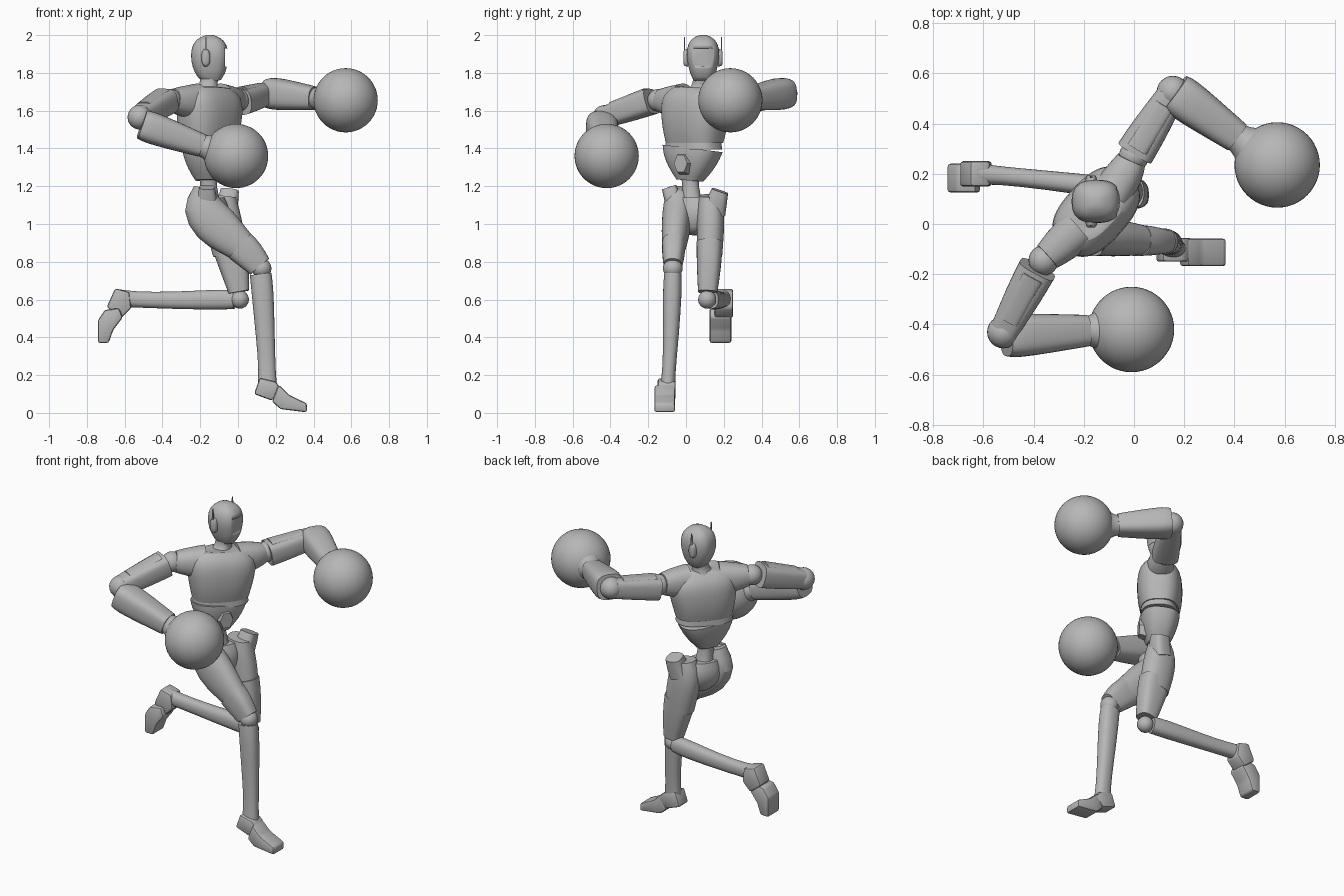
import bpy, bmesh, math
from mathutils import Vector as V

if "Cube" in bpy.data.objects:
    bpy.data.objects.remove(bpy.data.objects["Cube"])

GREY = (0.47, 0.47, 0.47, 1)
mat = bpy.data.materials.new("plain grey")
mat.use_nodes = True
mat.diffuse_color = GREY
mat.node_tree.nodes["Principled BSDF"].inputs["Base Color"].default_value = GREY


def finish(name, bm, angle=35):
    bmesh.ops.recalc_face_normals(bm, faces=bm.faces)
    me = bpy.data.meshes.new(name)
    bm.to_mesh(me)
    bm.free()
    me.materials.append(mat)
    ob = bpy.data.objects.new(name, me)
    bpy.context.collection.objects.link(ob)
    bpy.ops.object.select_all(action='DESELECT')
    ob.select_set(True)
    bpy.context.view_layer.objects.active = ob
    bpy.ops.object.shade_smooth_by_angle(angle=math.radians(angle))
    return ob


def loft(name, sections, side=(0, 1, 0), power=2.3, n=20):
    """Skin rings (x, y, z, half size along side, half size across it)."""
    bm = bmesh.new()
    pts = [V(s[:3]) for s in sections]
    rings = []
    for i, s in enumerate(sections):
        t = (pts[min(i + 1, len(pts) - 1)] - pts[max(i - 1, 0)]).normalized()
        u = V(side)
        u = (u - t * u.dot(t)).normalized()
        w = t.cross(u)
        ring = []
        for k in range(n):
            a = math.tau * k / n
            c, d = math.cos(a), math.sin(a)
            c = math.copysign(abs(c) ** (2 / power), c)
            d = math.copysign(abs(d) ** (2 / power), d)
            ring.append(bm.verts.new(pts[i] + u * c * s[3] + w * d * s[4]))
        rings.append(ring)
    for p, q in zip(rings, rings[1:]):
        for k in range(n):
            bm.faces.new((p[k], p[(k + 1) % n], q[(k + 1) % n], q[k]))
    crease = bm.edges.layers.float.new("crease_edge")
    for ring in (rings[0], rings[-1]):
        for e in bm.faces.new(ring).edges:
            e[crease] = 1
    ob = finish(name, bm, 50)
    ob.modifiers.new("smooth", 'SUBSURF').levels = 1
    return ob


def ball(name, centre, r, seg=24):
    bm = bmesh.new()
    bmesh.ops.create_uvsphere(bm, u_segments=seg, v_segments=seg // 2, radius=r)
    bmesh.ops.translate(bm, verts=bm.verts, vec=centre)
    return finish(name, bm, 60)


def slab(name, profile, y0, y1, bevel=0.012):
    """Side outline in x and z, extruded across y."""
    bm = bmesh.new()
    f = bm.faces.new([bm.verts.new((x, y0, z)) for x, z in profile])
    new = bmesh.ops.extrude_face_region(bm, geom=[f])["geom"]
    bmesh.ops.translate(bm, vec=(0, y1 - y0, 0),
                        verts=[v for v in new if isinstance(v, bmesh.types.BMVert)])
    if bevel:
        bmesh.ops.bevel(bm, geom=bm.edges[:], offset=bevel, segments=2,
                        affect='EDGES', profile=0.5)
    return finish(name, bm)


# Head with a recessed visor
head = loft("head", [(-.135, .09, 1.755, .045, .045), (-.14, .09, 1.785, .065, .075),
                     (-.15, .09, 1.84, .08, .095), (-.15, .09, 1.9, .09, .102),
                     (-.15, .09, 1.955, .08, .09), (-.15, .09, 1.985, .055, .06),
                     (-.15, .09, 2.0, .02, .02)], power=2.6, n=28)
cutter = slab("visor_cutter", [(-.068, 1.835), (0, 1.835), (0, 1.93), (-.068, 1.93)], -.05, .23, 0)
cutter.hide_render = True
cutter.hide_viewport = True
cut = head.modifiers.new("visor", 'BOOLEAN')
cut.object = cutter
cut.operation = 'DIFFERENCE'

# Ears with thin aerials
for name, y, d in (("right", .01, -1), ("left", .17, 1)):
    loft(name + "_ear", [(-.17, y, 1.88, .024, .048), (-.17, y + d * .018, 1.88, .022, .045),
                         (-.17, y + d * .024, 1.88, .014, .034)], side=(1, 0, 0))
    slab(name + "_aerial", [(-.176, 1.9), (-.164, 1.9), (-.168, 1.99), (-.172, 1.99)],
         y + d * .014, y + d * .021, 0)

# Neck and trunk, turned toward the front
loft("neck", [(-.16, .07, 1.68, .085, .08), (-.16, .075, 1.715, .052, .052),
              (-.155, .08, 1.75, .042, .045), (-.15, .085, 1.8, .05, .055)])
across = (.67, .74, 0)
loft("chest", [(-.155, .045, 1.43, .165, .11), (-.155, .045, 1.5, .182, .128),
               (-.15, .05, 1.6, .2, .132), (-.15, .05, 1.67, .195, .122),
               (-.155, .06, 1.715, .14, .085), (-.155, .06, 1.722, .09, .06)],
     across, 2.6, 28)
loft("lower_rib_band", [(-.155, .04, 1.395, .165, .108), (-.155, .04, 1.435, .16, .105)],
     across, 2.6, 28)
waist_axis = (.5, .866, 0)
loft("abdomen", [(-.16, .035, 1.4, .165, .112), (-.16, .03, 1.36, .155, .11),
                 (-.16, .025, 1.29, .12, .09), (-.16, .02, 1.23, .07, .06)],
     waist_axis, 2.6, 28)
loft("waist_joint", [(-.16, .02, 1.26, .05, .05), (-.155, .025, 1.2, .04, .04),
                     (-.15, .03, 1.1, .06, .06)])
front = V((.866, -.5, 0))
mid = V((-.16, .03, 1.32))
bm = bmesh.new()
bmesh.ops.create_cone(bm, cap_ends=True, segments=6, radius1=.068, radius2=.052, depth=.04)
for v in bm.verts:
    v.co = mid + front * (.098 + v.co.z) + V((.5, .866, 0)) * v.co.y * .8 + V((0, 0, v.co.x))
finish("belly_hexagon", bm)

# Shoulders
loft("right_shoulder", [(-.22, -.02, 1.645, .1, .085), (-.3, -.09, 1.65, .08, .075),
                        (-.345, -.13, 1.655, .062, .06)], (0, 0, 1))
loft("left_shoulder", [(-.09, .12, 1.645, .1, .085), (-.03, .21, 1.65, .08, .075),
                       (-.01, .255, 1.655, .062, .06)], (0, 0, 1))
ball("right_shoulder_ball", (-.36, -.145, 1.655), .06)
ball("left_shoulder_ball", (0, .27, 1.655), .06)


def arm(side, start, elbow, cuff, wrist, hand):
    start, elbow, cuff, wrist, hand = map(V, (start, elbow, cuff, wrist, hand))

    def ring(a, b, t, h, w):
        return (*a.lerp(b, t), h, w)
    up = (0, 0, 1)
    loft(side + "_upper_arm", [ring(start, elbow, 0, .07, .078),
                               ring(start, elbow, .4, .068, .074),
                               ring(start, elbow, .95, .058, .058)], up, 3.2)
    # Raised pad on the outside of the upper arm
    lift = V((0, 0, .012))
    loft(side + "_upper_arm_pad", [ring(start + lift, elbow + lift, .08, .066, .05),
                                   ring(start + lift, elbow + lift, .8, .055, .045)], up, 4)
    ball(side + "_elbow", elbow, .065)
    loft(side + "_forearm", [ring(cuff, wrist, -.12, .078, .08), ring(cuff, wrist, 0, .088, .09),
                             ring(cuff, wrist, .5, .077, .078),
                             ring(cuff, wrist, 1, .062, .064)], up, 2.9)
    # Neck that widens into the big round hand
    loft(side + "_wrist", [ring(wrist, hand, -.1, .055, .055), ring(wrist, hand, .1, .062, .062),
                           ring(wrist, hand, .3, .082, .082),
                           ring(wrist, hand, .5, .13, .13)], up, 2)
    ball(side + "_round_hand", hand, .17, 48)


arm("right", (-.385, -.18, 1.65), (-.52, -.43, 1.565), (-.475, -.445, 1.515),
    (-.19, -.425, 1.415), (-.01, -.42, 1.36))
arm("left", (.005, .285, 1.645), (.155, .525, 1.69), (.19, .505, 1.69),
    (.41, .345, 1.665), (.57, .235, 1.655))

# Pelvis and flared hip guards
loft("pelvis", [(-.15, .04, 1.14, .09, .07), (-.15, .04, 1.07, .12, .1),
                (-.13, .04, .99, .09, .08), (-.12, .035, .95, .04, .04)], waist_axis)
loft("right_hip_guard", [(-.17, -.05, 1.08, .05, .06), (-.165, -.075, 1.15, .045, .055),
                         (-.165, -.09, 1.195, .04, .04)], power=3)
loft("left_hip_guard", [(-.07, .15, 1.06, .06, .06), (-.05, .165, 1.13, .055, .055),
                        (-.045, .18, 1.175, .045, .05)], power=3)

# Right leg, planted
loft("right_thigh", [(-.18, -.045, 1.19, .055, .055), (-.2, -.045, 1.1, .078, .112),
                     (-.13, -.05, 1.0, .08, .125), (-.03, -.06, .92, .07, .098),
                     (.04, -.065, .862, .058, .078)])
loft("right_thigh_cuff", [(.01, -.065, .885, .063, .088), (.06, -.067, .84, .06, .084),
                          (.115, -.07, .775, .048, .066)], power=2.8)
ball("right_knee", (.125, -.07, .765), .052)
loft("right_shin", [(.12, -.07, .735, .046, .058), (.13, -.072, .65, .052, .06),
                    (.145, -.08, .4, .042, .05), (.155, -.09, .22, .034, .044),
                    (.155, -.1, .1, .042, .055)])
slab("right_heel", [(.085, .1), (.18, .065), (.235, .12), (.2, .165), (.115, .185)], -.15, -.055)
slab("right_toe", [(.18, .06), (.225, .02), (.365, .003), (.365, .05), (.27, .095), (.215, .15)],
     -.168, -.058)

# Left leg, folded back
loft("left_thigh", [(-.08, .13, 1.15, .06, .07), (-.09, .13, 1.07, .075, .1),
                    (-.065, .13, .95, .072, .1), (-.045, .125, .84, .068, .088)])
loft("left_thigh_cuff", [(-.05, .125, .9, .07, .094), (-.02, .122, .78, .066, .082),
                         (.005, .115, .64, .052, .056)], power=2.8)
ball("left_knee", (.01, .112, .6), .048)
loft("left_shin", [(-.02, .13, .6, .042, .05), (-.1, .145, .6, .045, .055),
                   (-.35, .175, .595, .038, .045), (-.55, .195, .6, .036, .042),
                   (-.64, .2, .608, .045, .048)])
slab("left_heel", [(-.65, .66), (-.575, .64), (-.565, .555), (-.62, .5), (-.695, .56)], .15, .25)
slab("left_toe", [(-.742, .37), (-.685, .37), (-.66, .44), (-.61, .505), (-.63, .555),
                  (-.705, .545), (-.742, .49)], .125, .24)
